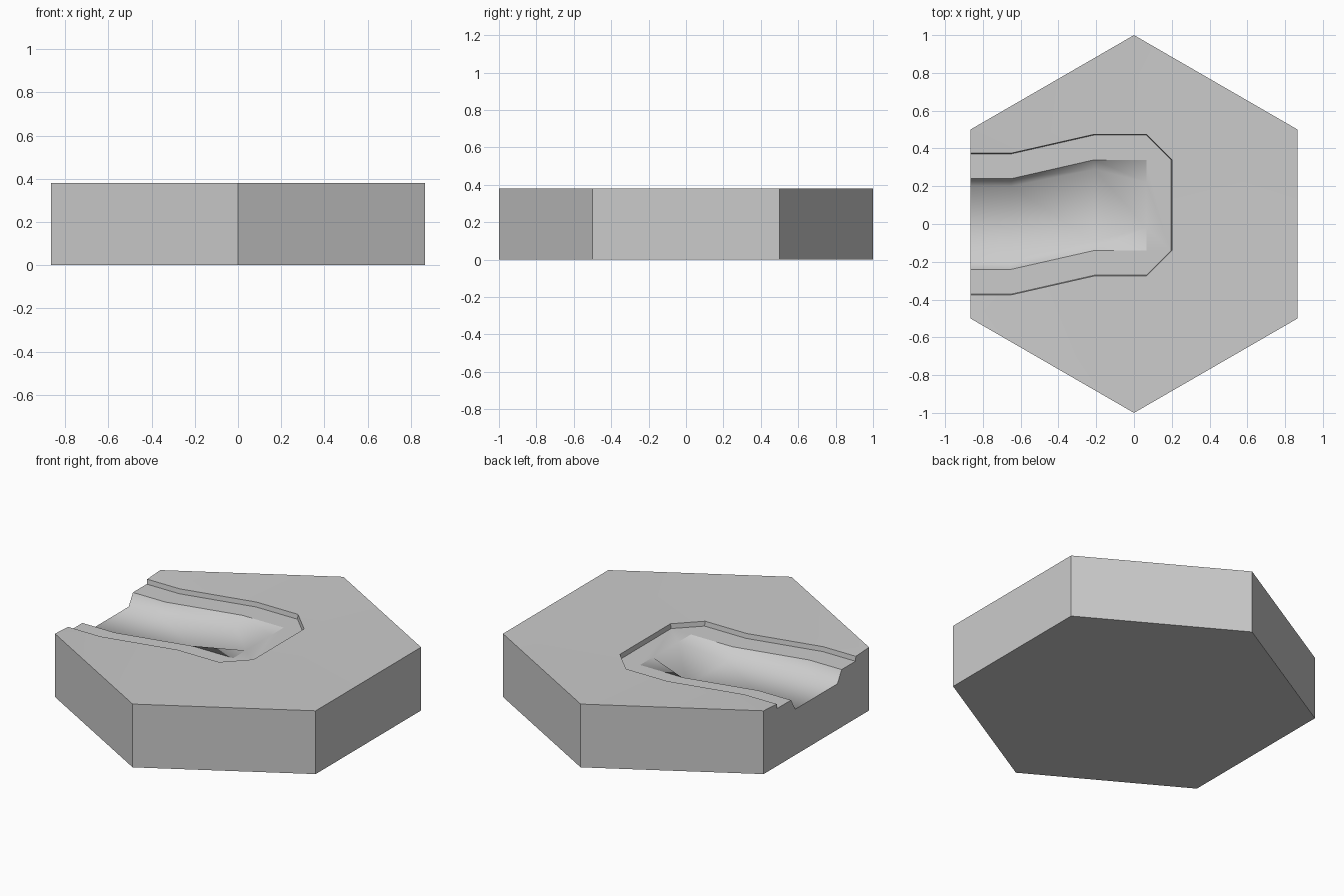
import bpy, bmesh, math

cube = bpy.data.objects.get("Cube")
if cube:
    bpy.data.objects.remove(cube, do_unlink=True)

EDGE_X = -math.sqrt(3) / 2
TOP, RIM, LEDGE, BED = 0.38, 0.373, 0.345, 0.275

# Channel stations: x, centre y, half width and height of the bed
STATIONS = [(EDGE_X, 0, 0.2, BED), (-0.65, 0, 0.2, BED),
            (-0.21, 0.1, 0.19, BED), (0.066, 0.1, 0.12, LEDGE)]

bm = bmesh.new()


def face(verts):
    return bm.faces.new(list(dict.fromkeys(verts)))


def outline(half, z, cap):
    """Path round the channel, from its open end on one side back to the other."""
    side = [(x, c, half) for x, c, _, _ in STATIONS]
    if cap:
        side.append((STATIONS[-1][0] + cap, 0.1, half - cap))
    return ([bm.verts.new((x, c + h, z)) for x, c, h in side]
            + [bm.verts.new((x, c - h, z)) for x, c, h in reversed(side)])


# Outlines of the rim, the ledge and the bed
rim = outline(0.375, RIM, 0.135)
ledge_out = outline(0.371, LEDGE, 0.131)
lip = outline(0.24, LEDGE, 0)
lip_wide = lip[:4] + [lip[3], lip[4]] + lip[4:]
bed_l = [bm.verts.new((x, c + h, z)) for x, c, h, z in STATIONS]
bed_r = [bm.verts.new((x, c - h, z)) for x, c, h, z in STATIONS]

# Hexagon corners, starting and ending beside the open end
angles = [math.radians(150 - 60 * i) for i in range(6)]
top = [bm.verts.new((math.cos(a), math.sin(a), TOP)) for a in angles]
base = [bm.verts.new((math.cos(a), math.sin(a), 0)) for a in angles]

# Base, outer walls and the ground surface
face(base)
for i in range(5):
    face([top[i], top[i + 1], base[i + 1], base[i]])
ground = face(top + rim[::-1])

# Wall cut through by the channel
face([base[0], top[0], rim[0], ledge_out[0], lip[0], bed_l[0],
      bed_r[0], lip[-1], ledge_out[-1], rim[-1], top[5], base[5]])

# Step down from the rim, and the flat ledge
for i in range(9):
    face([rim[i], rim[i + 1], ledge_out[i + 1], ledge_out[i]])
    end = [bed_r[3], bed_l[3]] if i == 4 else []
    face([ledge_out[i], ledge_out[i + 1], lip_wide[i + 1]] + end + [lip_wide[i]])

# Channel sides and bed
channel = set()
for i in range(3):
    channel.add(face([lip[i], lip[i + 1], bed_l[i + 1], bed_l[i]]))
    channel.add(face([bed_l[i], bed_l[i + 1], bed_r[i + 1], bed_r[i]]))
    channel.add(face([lip[7 - i], lip[6 - i], bed_r[i + 1], bed_r[i]]))

bmesh.ops.recalc_face_normals(bm, faces=bm.faces[:])
bmesh.ops.triangulate(bm, faces=[ground])

# Smooth ground and channel, crisp edges elsewhere
lip_verts = set(lip)
bm.normal_update()
for f in bm.faces:
    f.smooth = True
for e in bm.edges:
    inside = sum(f in channel for f in e.link_faces)
    on_lip = inside == 1 and any(v in lip_verts for v in e.verts)
    e.smooth = inside == 2 or (not on_lip and e.calc_face_angle(0) < math.radians(25))

mesh = bpy.data.meshes.new("hex_tile")
bm.to_mesh(mesh)
bm.free()

# Single plain grey
grey = bpy.data.materials.new("light_grey")
grey.use_nodes = True
colour = (0.6, 0.6, 0.6, 1)
grey.diffuse_color = colour
grey.node_tree.nodes["Principled BSDF"].inputs["Base Color"].default_value = colour
mesh.materials.append(grey)

tile = bpy.data.objects.new("hex_tile_with_channel", mesh)
bpy.context.collection.objects.link(tile)
